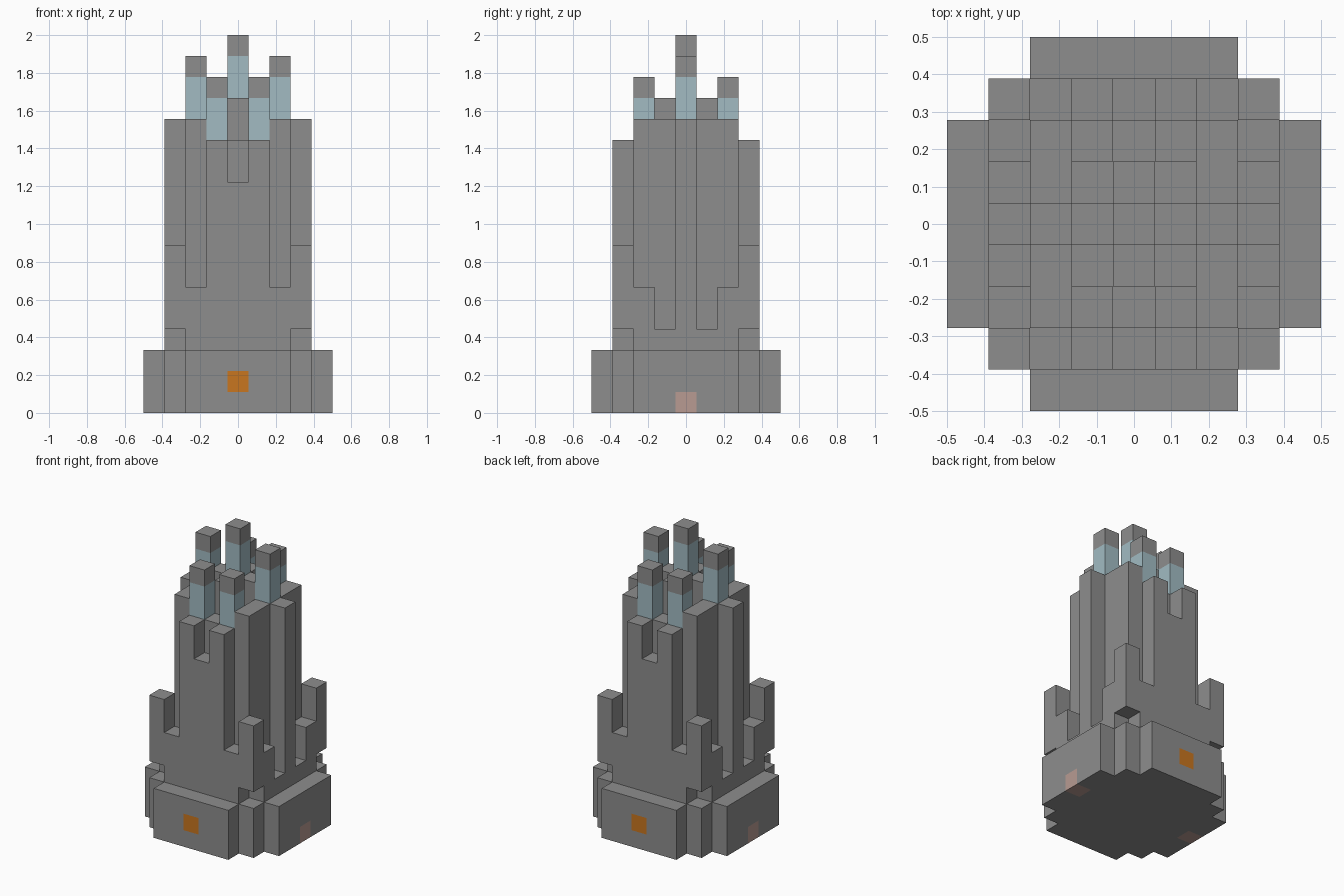
import bpy, bmesh
from mathutils import Vector

U = 1 / 9  # one block of the building grid

cube = bpy.data.objects.get("Cube")
if cube:
    bpy.data.objects.remove(cube, do_unlink=True)


def material(name, rgb):
    m = bpy.data.materials.new(name)
    m.use_nodes = True
    m.diffuse_color = (*rgb, 1)
    m.node_tree.nodes["Principled BSDF"].inputs["Base Color"].default_value = (*rgb, 1)
    return m


stone = material("grey stone", (0.27, 0.27, 0.27))
glass = material("pale blue glass", (0.36, 0.50, 0.545))
orange = material("orange window", (0.58, 0.18, 0.014))
pink = material("pink door", (0.48, 0.33, 0.29))


def finish(name, bm, mats):
    bmesh.ops.recalc_face_normals(bm, faces=bm.faces)
    mesh = bpy.data.meshes.new(name)
    bm.to_mesh(mesh)
    bm.free()
    for m in mats:
        mesh.materials.append(m)
    ob = bpy.data.objects.new(name, mesh)
    bpy.context.collection.objects.link(ob)
    return ob


def blocks(name, x, y, z, mat=stone):
    """Box over block ranges, repeated on both sides of each axis it stands off."""
    bm = bmesh.new()
    for sx in ((1, -1) if x[0] > 0 else (1,)):
        for sy in ((1, -1) if y[0] > 0 else (1,)):
            verts = bmesh.ops.create_cube(bm, size=1)["verts"]
            for v in verts:
                v.co = Vector((sx * x[v.co.x > 0], sy * y[v.co.y > 0], z[v.co.z > 0])) * U
    return finish(name, bm, [mat])


# Stepped base, extruded from its plan, with windows and doors cut into its faces
quarter = [(4.5, 2.5), (3.5, 2.5), (3.5, 3.5), (2.5, 3.5), (2.5, 4.5)]
plan = quarter + [(-x, y) for x, y in reversed(quarter)]
plan += [(-x, -y) for x, y in plan]
bm = bmesh.new()
floor = bm.faces.new([bm.verts.new((x * U, y * U, 0)) for x, y in plan])
top = bmesh.ops.extrude_face_region(bm, geom=[floor])["geom"]
bmesh.ops.translate(bm, vec=(0, 0, 3 * U),
                    verts=[g for g in top if isinstance(g, bmesh.types.BMVert)])
cuts = [((s * 0.5, 0, 0), (1, 0, 0)) for s in (1, -1)]
cuts += [((0, s * 0.5, 0), (0, 1, 0)) for s in (1, -1)]
cuts += [((s * 3.5, 0, 0), (1, 0, 0)) for s in (1, -1)]
cuts += [((0, 0, h), (0, 0, 1)) for h in (1, 2)]
for co, no in cuts:
    bmesh.ops.bisect_plane(bm, geom=bm.verts[:] + bm.edges[:] + bm.faces[:],
                           plane_co=Vector(co) * U, plane_no=no)
for f in bm.faces:
    c = f.calc_center_median() / U
    if abs(c.x) < 0.4 and abs(c.y) > 4.4 and 1 < c.z < 2:
        f.material_index = 1
    elif abs(c.y) < 0.4 and abs(c.x) > 3.6 and c.z < 1:
        f.material_index = 2
bmesh.ops.dissolve_limit(bm, angle_limit=0.01, verts=bm.verts[:], edges=bm.edges[:],
                         delimit={'MATERIAL'})
finish("stepped_base", bm, [stone, orange, pink])

# Main keep and the piers on its front and back
blocks("lower_keep", (-1.5, 1.5), (-3.5, 3.5), (3, 11))
blocks("upper_keep", (-1.5, 1.5), (-2.5, 2.5), (11, 13))
blocks("front_and_back_piers", (0.5, 1.5), (2.5, 3.5), (11, 13))

# Cross-shaped top of the keep
blocks("cross_spine", (-0.5, 0.5), (-1.5, 1.5), (13, 15))
blocks("cross_arms", (0.5, 1.5), (-0.5, 0.5), (13, 15))

# Side wings with a central buttress
blocks("side_wings", (1.5, 2.5), (-2.5, 2.5), (3, 14))
blocks("side_buttresses", (2.5, 3.5), (-0.5, 0.5), (3, 14))

# Low terraces and the corner turrets that overhang the base
blocks("low_terraces", (2.5, 3.5), (0.5, 1.5), (3, 4))
blocks("side_terraces", (2.5, 3.5), (1.5, 2.5), (3, 6))
blocks("front_and_back_terraces", (1.5, 2.5), (2.5, 3.5), (3, 6))
blocks("corner_turrets", (2.5, 3.5), (2.5, 3.5), (4, 8))

# Glass lanterns with stone caps
for name, x, y, h in (("central", (-0.5, 0.5), (-0.5, 0.5), 15),
                      ("side", (1.5, 2.5), (-0.5, 0.5), 14),
                      ("corner", (0.5, 1.5), (1.5, 2.5), 13)):
    blocks(name + "_lantern", x, y, (h, h + 2), glass)
    blocks(name + "_lantern_cap", x, y, (h + 2, h + 3))
